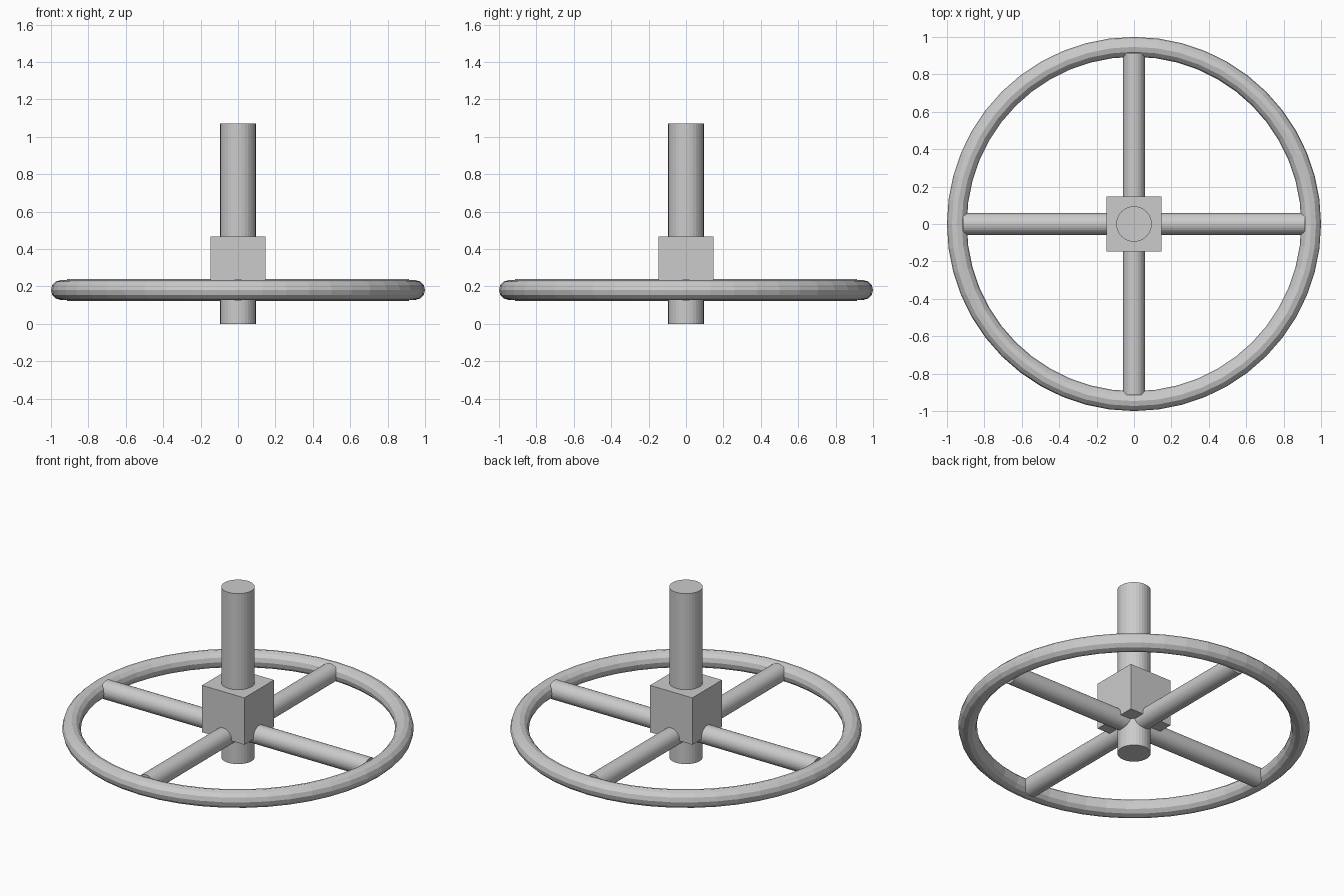
import bpy
from math import pi

if "Cube" in bpy.data.objects:
    bpy.data.objects.remove(bpy.data.objects["Cube"])

WHEEL_Z = 0.181


def cylinder(name, radius, length, location, rotation=(0, 0, 0)):
    bpy.ops.mesh.primitive_cylinder_add(vertices=32, radius=radius, depth=length,
                                        location=location, rotation=rotation)
    bpy.context.object.name = name


# Central shaft
cylinder("shaft", 0.095, 1.07, (0, 0, 0.535))

# Square hub block
bpy.ops.mesh.primitive_cube_add(size=0.294, location=(0, 0, 0.32))
bpy.context.object.name = "hub_block"

# Two crossing bars form the four spokes
cylinder("spoke_bar_x", 0.058, 1.83, (0, 0, WHEEL_Z), (0, pi / 2, 0))
cylinder("spoke_bar_y", 0.058, 1.83, (0, 0, WHEEL_Z), (pi / 2, 0, 0))

# Faceted round rim
bpy.ops.mesh.primitive_torus_add(major_radius=0.947, minor_radius=0.053,
                                 major_segments=48, minor_segments=12,
                                 location=(0, 0, WHEEL_Z))
bpy.context.object.name = "rim"
